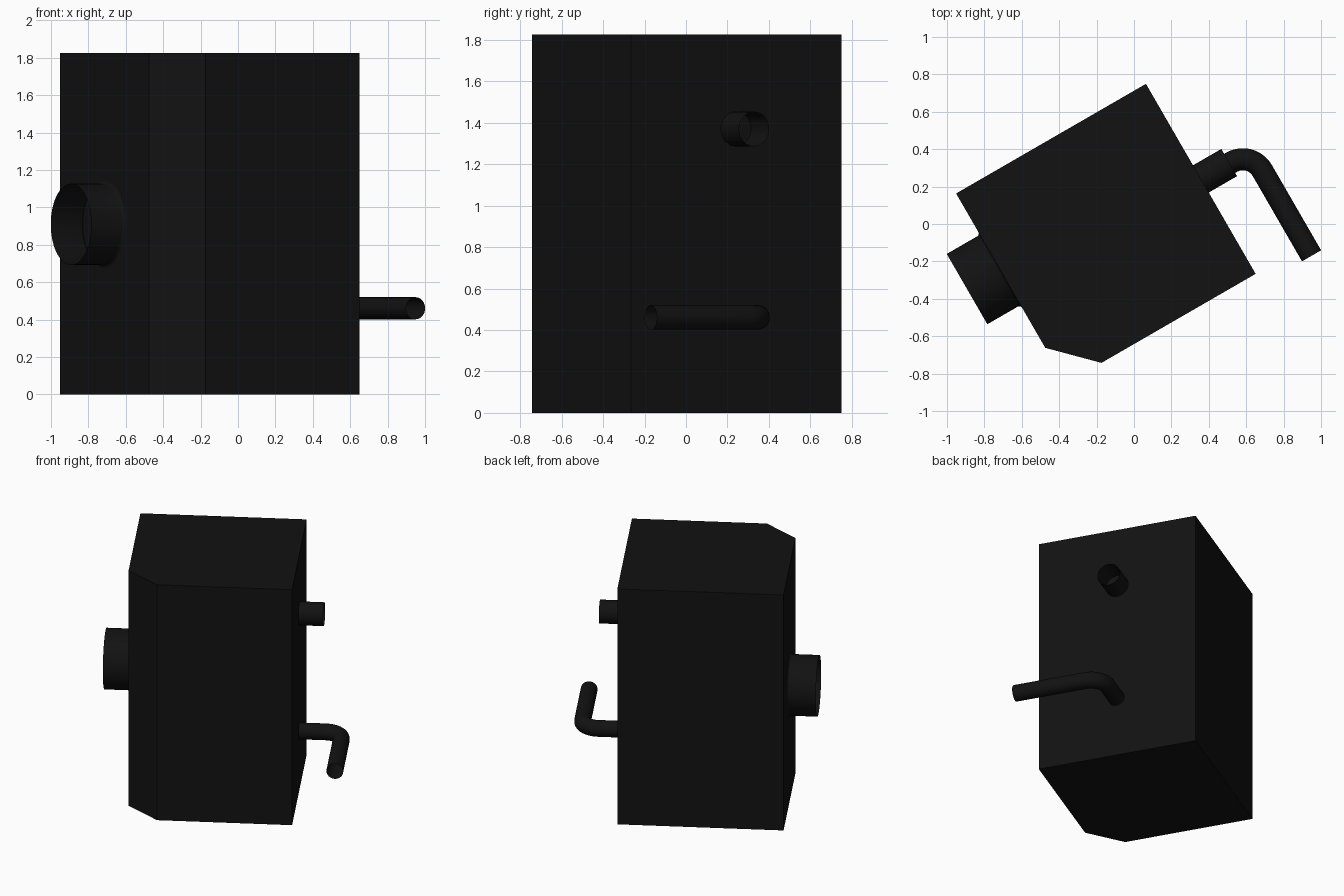
import bpy, bmesh
from math import sin, cos, pi, radians

if "Cube" in bpy.data.objects:
    bpy.data.objects.remove(bpy.data.objects["Cube"])

TURN = radians(30)  # the whole model is turned about z

# Near-black paint shared by every part
black = bpy.data.materials.new("black_paint")
black.diffuse_color = (0.006, 0.006, 0.006, 1)
black.use_nodes = True
black.node_tree.nodes["Principled BSDF"].inputs["Base Color"].default_value = black.diffuse_color


def finish(name, bm, smooth=False):
    mesh = bpy.data.meshes.new(name)
    bm.to_mesh(mesh)
    bm.free()
    mesh.materials.append(black)
    ob = bpy.data.objects.new(name, mesh)
    bpy.context.collection.objects.link(ob)
    ob.rotation_euler.z = TURN
    if smooth:
        bpy.ops.object.select_all(action='DESELECT')
        ob.select_set(True)
        bpy.context.view_layer.objects.active = ob
        bpy.ops.object.shade_smooth_by_angle(angle=radians(40))
    return ob


def tube(name, stations, z, sides=32):
    """Open-ended tube through (x, y, heading, radius) stations at height z."""
    bm = bmesh.new()
    rings = []
    for x, y, a, r in stations:
        rings.append([bm.verts.new((x - sin(a) * r * cos(t), y + cos(a) * r * cos(t), z + r * sin(t)))
                      for t in (2 * pi * k / sides for k in range(sides))])
    for p, q in zip(rings, rings[1:]):
        for k in range(sides):
            j = (k + 1) % sides
            bm.faces.new((p[k], p[j], q[j], q[k]))
    return finish(name, bm, True)


# Body: square block with one chamfered vertical corner
LEFT, RIGHT, FRONT, BACK, CUT, HEIGHT = -0.742, 0.430, -0.556, 0.617, 0.22, 1.825
outline = [(LEFT + CUT, FRONT), (RIGHT, FRONT), (RIGHT, BACK), (LEFT, BACK), (LEFT, FRONT + CUT)]
bm = bmesh.new()
base = bm.faces.new([bm.verts.new((x, y, 0)) for x, y in outline])
top = bmesh.ops.extrude_face_region(bm, geom=[base], use_keep_orig=True)
bmesh.ops.translate(bm, vec=(0, 0, HEIGHT),
                    verts=[g for g in top['geom'] if isinstance(g, bmesh.types.BMVert)])
bmesh.ops.recalc_face_normals(bm, faces=bm.faces)
finish("tank_body", bm)

# Wide port with a small fillet where it meets the body
F = 0.017
fillet = [(LEFT - F + F * cos(t), 0.145, pi, 0.217 + F - F * sin(t))
          for t in (pi / 2 * k / 4 for k in range(5))]
tube("wide_port", fillet + [(-0.947, 0.145, pi, 0.217)], 0.91, 48)

# Short upper outlet
tube("upper_outlet", [(RIGHT, 0.03, 0, 0.084), (0.605, 0.03, 0, 0.084)], 1.37)

# Lower drain pipe bending toward the front
R, BX, PY, PR = 0.12, 0.617, 0.025, 0.059
bend = [(BX + R * sin(t), PY - R + R * cos(t), -t, PR)
        for t in (pi / 2 * k / 10 for k in range(11))]
tube("drain_pipe", [(RIGHT, PY, 0, PR)] + bend + [(BX + R, -0.622, -pi / 2, PR)], 0.461)
